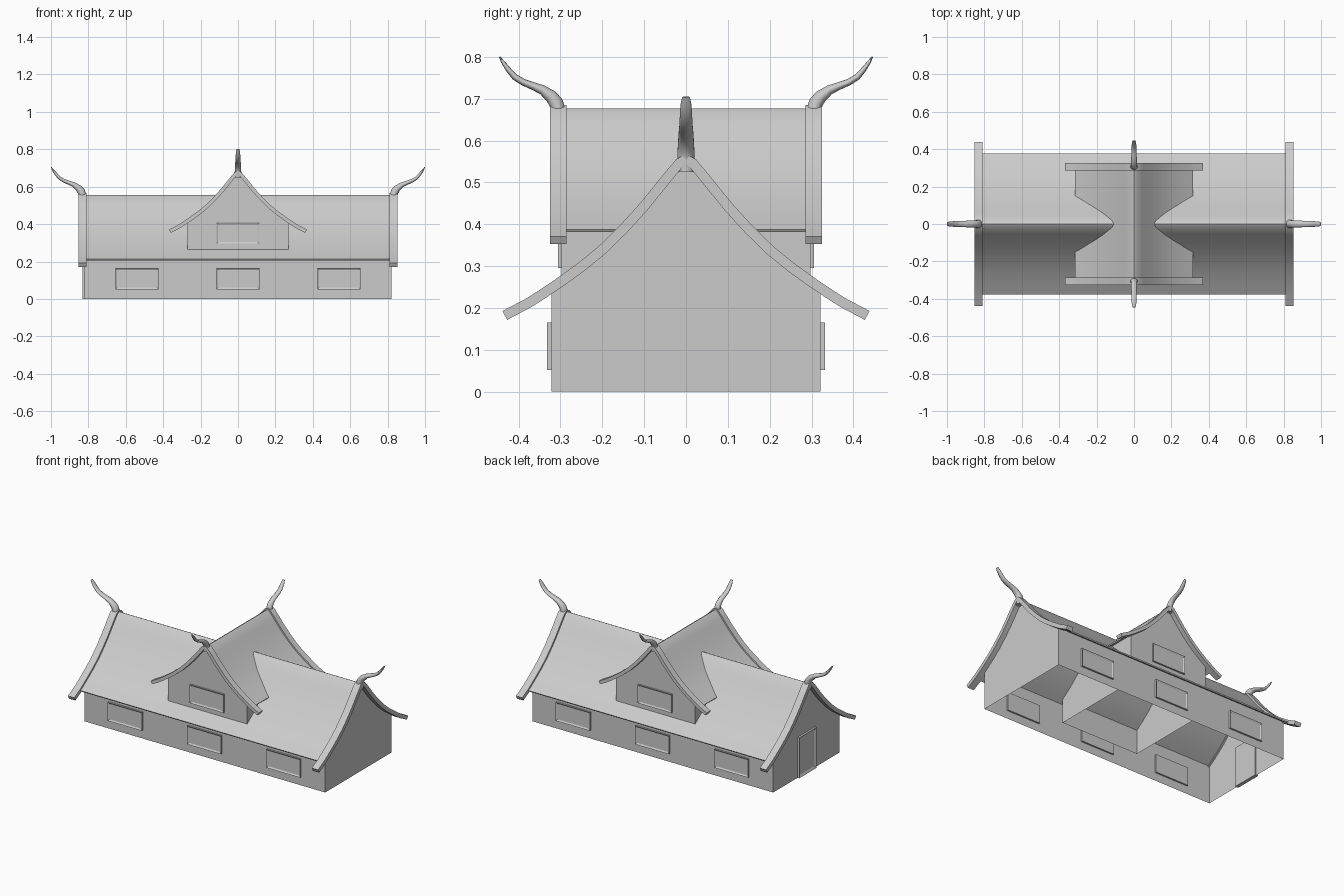
import bpy, bmesh, math
from mathutils import Vector, Matrix

if "Cube" in bpy.data.objects:
    bpy.data.objects.remove(bpy.data.objects["Cube"])

# Half of the swept roof section (distance from ridge, height); the dormer reuses it scaled
HALF = [(0, .555), (.015, .547), (.05, .505), (.1, .443), (.15, .388), (.2, .339),
        (.25, .298), (.3, .262), (.34, .235), (.376, .212), (.433, .182)]
RIDGE = .555
# Horn path: outward, up from ridge, half thickness, half width
HORN = [(0, -.03, .021, .021), (0, 0, .021, .022), (.007, .02, .0205, .021),
        (.021, .037, .018, .02), (.045, .055, .0135, .019), (.072, .066, .011, .018),
        (.1, .077, .0095, .017), (.124, .092, .009, .016), (.143, .114, .0075, .015),
        (.158, .135, .005, .013), (.167, .149, .002, .009)]


def finish(name, bm, xf, angle=35):
    bm.transform(xf)
    bmesh.ops.recalc_face_normals(bm, faces=bm.faces)
    me = bpy.data.meshes.new(name)
    bm.to_mesh(me)
    bm.free()
    me.shade_smooth()
    me.set_sharp_from_angle(angle=math.radians(angle))
    ob = bpy.data.objects.new(name, me)
    bpy.context.collection.objects.link(ob)
    return ob


def loft(name, rings, xf, angle=35):
    bm = bmesh.new()
    vs = [[bm.verts.new(p) for p in r] for r in rings]
    n = len(vs[0])
    for a, b in zip(vs, vs[1:]):
        for i in range(n):
            j = (i + 1) % n
            bm.faces.new((a[i], a[j], b[j], b[i]))
    bm.faces.new(vs[0])
    bm.faces.new(vs[-1])
    return finish(name, bm, xf, angle)


def section(s, top, limit):
    """Full mirrored roof curve, scaled by s with the ridge at height top."""
    h = [Vector((y * s, top + (z - RIDGE) * s)) for y, z in HALF if y <= limit]
    return [Vector((-p.x, p.y)) for p in reversed(h[1:])] + h


def slab(name, curve, x0, x1, up, down, xf):
    """Band of given thickness following the roof curve from x0 to x1."""
    rings = []
    for i, p in enumerate(curve):
        t = (curve[min(i + 1, len(curve) - 1)] - curve[max(i - 1, 0)]).normalized()
        n = Vector((-t.y, t.x))
        a, b = p + n * up, p - n * down
        rings.append([(x0, *a), (x1, *a), (x1, *b), (x0, *b)])
    return loft(name, rings, xf)


def horn(name, x, side, s, top, xf):
    rings = []
    for i, (o, u, th, w) in enumerate(HORN):
        a, b = HORN[max(i - 1, 0)], HORN[min(i + 1, len(HORN) - 1)]
        t = Vector((b[0] - a[0], b[1] - a[1])).normalized()
        ring = []
        for k in range(10):
            c, d = math.cos(k * math.tau / 10) * th, math.sin(k * math.tau / 10) * w
            ring.append((side * (x + s * (o - t.y * c)), s * d, top + s * (u + t.x * c)))
        rings.append(ring)
    return loft(name, rings, xf, 60)


def walls(name, length, half_w, curve, bottom, xf):
    """Open-bottomed sheet walls: two gables and two long sides."""
    inner = [p for p in curve if abs(p.x) < half_w]
    eave = next(a.y + (b.y - a.y) * (half_w - a.x) / (b.x - a.x)
                for a, b in zip(curve, curve[1:]) if a.x <= half_w <= b.x)
    pts = ([(-half_w, bottom), (-half_w, eave)] + [tuple(p) for p in inner]
           + [(half_w, eave), (half_w, bottom)])
    bm = bmesh.new()
    L = [bm.verts.new((-length, *p)) for p in pts]
    R = [bm.verts.new((length, *p)) for p in pts]
    bm.faces.new(L)
    bm.faces.new(R)
    bm.faces.new((L[0], L[1], R[1], R[0]))
    bm.faces.new((L[-1], L[-2], R[-2], R[-1]))
    return finish(name, bm, xf, 20)


def framed_panel(name, w, h, depth, border, xf):
    """Box facing -y at y = 0, with a recessed centre panel."""
    bm = bmesh.new()
    bmesh.ops.create_cube(bm, size=1, matrix=Matrix.Translation((0, -depth / 2 + .005, 0))
                          @ Matrix.Diagonal((w, depth + .01, h, 1)))
    bm.normal_update()
    f = min(bm.faces, key=lambda f: f.calc_center_median().y)
    bmesh.ops.inset_region(bm, faces=[f], thickness=border)
    bmesh.ops.translate(bm, verts=f.verts, vec=(0, depth * .6, 0))
    return finish(name, bm, xf, 20)


def hall(name, s, top, roof_x, wall_x, board, bottom, xf):
    full, short = section(s, top, 1), section(s, top, .38)
    slab(name + "_roof", short, -roof_x, roof_x, .001, .007, xf)
    walls(name + "_walls", wall_x, .322 * s, full, bottom, xf)
    for side, tag in ((-1, "a"), (1, "b")):
        slab(f"{name}_barge_board_{tag}", full, side * board[0], side * board[1],
             .012 * s, .012 * s, xf)
        horn(f"{name}_ridge_horn_{tag}", sum(board) / 2, side, s, top, xf)


# Long hall along x and smaller cross dormer along y
quarter = Matrix.Rotation(math.pi / 2, 4, 'Z')
hall("hall", 1, RIDGE, .81, .82, (.81, .853), 0, Matrix())
hall("dormer", .84, .675, .286, .297, (.286, .325), .104, quarter)

# Windows on both long sides and both dormer gables
for ang, tag in ((0, "front"), (math.pi, "back")):
    rot = Matrix.Rotation(ang, 4, 'Z')
    for i, x in enumerate((-.54, 0, .54)):
        framed_panel(f"{tag}_window_{i + 1}", .232, .114, .01, .014,
                     rot @ Matrix.Translation((x, -.322, .108)))
    framed_panel(f"{tag}_dormer_window", .232, .114, .009, .014,
                 rot @ Matrix.Translation((0, -.297, .352)))

# Door on the left end
framed_panel("door", .17, .25, .012, .02,
             Matrix.Translation((-.82, 0, .125)) @ Matrix.Rotation(-math.pi / 2, 4, 'Z'))
